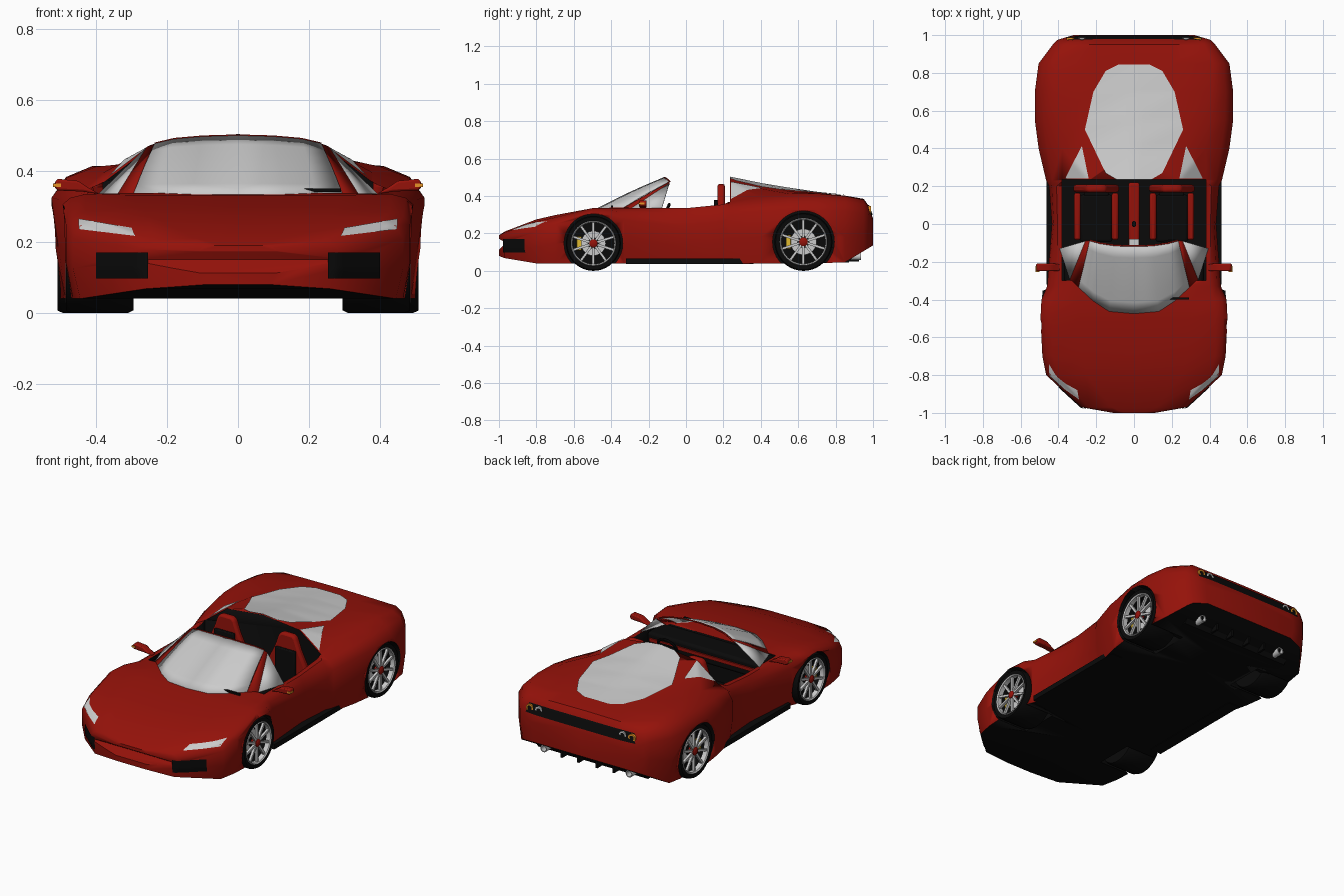
import bpy, bmesh, math
from mathutils import Vector, Matrix
from mathutils.bvhtree import BVHTree

if "Cube" in bpy.data.objects:
    bpy.data.objects.remove(bpy.data.objects["Cube"])


def material(name, r, g, b):
    m = bpy.data.materials.new(name)
    m.diffuse_color = (r, g, b, 1)
    m.use_nodes = True
    m.node_tree.nodes["Principled BSDF"].inputs["Base Color"].default_value = m.diffuse_color
    return m


RED = material("red_paint", .30, .006, .003)
BLACK = material("black_trim", .003, .003, .003)
ORANGE = material("orange_lens", .8, .3, .02)
YELLOW = material("yellow_caliper", .75, .5, .03)


def finish(name, bm, mats=(), mirror=False, bevel=0, thick=0, normals=True, angle=40):
    if normals:
        bmesh.ops.recalc_face_normals(bm, faces=bm.faces)
    me = bpy.data.meshes.new(name)
    bm.to_mesh(me)
    ob = bpy.data.objects.new(name, me)
    bpy.context.collection.objects.link(ob)
    for m in mats:
        me.materials.append(m)
    bpy.ops.object.select_all(action='DESELECT')
    ob.select_set(True)
    bpy.context.view_layer.objects.active = ob
    bpy.ops.object.shade_smooth_by_angle(angle=math.radians(angle))
    if thick:
        ob.modifiers.new("thick", 'SOLIDIFY').thickness = thick
    if bevel:
        b = ob.modifiers.new("bevel", 'BEVEL')
        b.width, b.segments = bevel, 2
    if mirror:
        ob.modifiers.new("mirror", 'MIRROR')
    return ob


def add_box(bm, c, s, rot=None):
    mat = Matrix.Translation(c) @ (rot or Matrix()) @ Matrix.Diagonal((*s, 1))
    bmesh.ops.create_cube(bm, size=1, matrix=mat)


def box(name, c, s, mat=None, **kw):
    bm = bmesh.new()
    add_box(bm, c, s)
    return finish(name, bm, [mat] if mat else [], **kw)


def add_prism(bm, pts, axis, a, b):
    """Extrude a 2D outline along axis 0 (x) or 1 (y)."""
    def place(p, t):
        return (t, p[0], p[1]) if axis == 0 else (p[0], t, p[1])
    lo, hi = ([bm.verts.new(place(p, t)) for p in pts] for t in (a, b))
    n = len(pts)
    bm.faces.new(lo)
    bm.faces.new(hi[::-1])
    for i in range(n):
        bm.faces.new((lo[i], lo[(i + 1) % n], hi[(i + 1) % n], hi[i]))


def add_grid(bm, rows):
    vs = [[bm.verts.new(p) for p in r] for r in rows]
    return [bm.faces.new((a[i], a[i + 1], b[i + 1], b[i]))
            for a, b in zip(vs, vs[1:]) for i in range(len(a) - 1)], vs


def lathe(name, profile, c, z, mat=None, segs=40, axis=0, **kw):
    """Turn (radius, position) points around a line along x (c = y) or along y (c = x)."""
    bm = bmesh.new()
    rows = []
    for r, t in profile:
        ring = []
        for i in range(segs + 1):
            a = 2 * math.pi * i / segs
            u, v = r * math.cos(a), z + r * math.sin(a)
            ring.append((t, c + u, v) if axis == 0 else (c + u, t, v))
        rows.append(ring)
    add_grid(bm, rows)
    bmesh.ops.remove_doubles(bm, verts=bm.verts, dist=1e-5)
    return finish(name, bm, [mat] if mat else [], **kw)


# body sections: y, centre z, hood edge x z, crown x z, side x z
STATIONS = [
    (-1.0, .19, .05, .19, .09, .19, .11, .175),
    (-.97, .21, .12, .21, .24, .205, .28, .18),
    (-.80, .275, .25, .275, .40, .265, .465, .21),
    (-.70, .295, .28, .298, .43, .285, .485, .25),
    (-.50, .332, .29, .332, .43, .335, .495, .305),
    (-.40, .338, .30, .338, .42, .335, .49, .30),
    (-.33, .338, .30, .338, .405, .335, .46, .27),
    (0, .335, .30, .335, .405, .335, .435, .24),
    (.20, .355, .30, .355, .41, .355, .45, .26),
    (.23, .50, .235, .475, .375, .37, .465, .30),
    (.40, .465, .275, .44, .38, .395, .505, .32),
    (.55, .44, .27, .425, .40, .412, .525, .325),
    (.70, .418, .24, .412, .41, .414, .525, .325),
    (.85, .402, .20, .40, .42, .40, .505, .32),
    (.95, .385, .20, .383, .37, .38, .43, .31),
    (.975, .35, .20, .35, .34, .345, .405, .30),
    (1.0, .28, .18, .28, .27, .275, .32, .25)]
body_bm = bmesh.new()
rings = []
for y, zc, x1, z1, x2, z2, w, zs in STATIONS:
    zb = .04 + max(0, -.9 - y) * .4 + max(0, y - .84) * .6
    half = [(x1, z1), (x2, z2), (x2 + .65 * (w - x2), z2 - .35 * (z2 - zs)), (w, zs),
            (w, (zs + zb) / 2), (w - .02, zb)]
    sec = [(0, zc)] + half + [(0, zb)] + [(-x, z) for x, z in half[::-1]] + [(0, zc)]
    rings.append([(x, y, z) for x, z in sec])
faces, vs = add_grid(body_bm, rings)
for i, f in enumerate(faces):
    f.material_index = int(i % 14 in (6, 7))
for ring in (vs[0], vs[-1]):
    body_bm.faces.new(ring[:-1])
bmesh.ops.remove_doubles(body_bm, verts=body_bm.verts, dist=1e-5)
bmesh.ops.recalc_face_normals(body_bm, faces=body_bm.faces)
bvh = BVHTree.FromBMesh(body_bm)
body = finish("body", body_bm, [RED, BLACK])

# cutters: cockpit, wheel wells, nose recess
WHEELS = [("front", -.495, .147, .485), ("rear", .628, .155, .508)]
cut = bmesh.new()
add_prism(cut, [(-.30, .08), (.235, .08), (.235, .6), (-.30, .6)], 0, -.38, .38)
for _, y, r, _ in WHEELS:
    ring = [(y + (r + .01) * math.cos(a * math.pi / 18), r + (r + .01) * math.sin(a * math.pi / 18))
            for a in range(36)]
    add_prism(cut, ring, 0, .27, .6)
    add_prism(cut, ring, 0, -.6, -.27)
nose = bmesh.new()
add_prism(nose, [(-1.02, .185), (-.965, .15), (-1.02, .09)], 0, -.5, .5)
for name, bm, mat in (("opening_cutter", cut, BLACK), ("nose_cutter", nose, RED)):
    c = finish(name, bm, [mat], angle=10)
    c.hide_render = True
    c.display_type = 'WIRE'
    mod = body.modifiers.new(name, 'BOOLEAN')
    mod.object, mod.operation, mod.solver, mod.material_mode = c, 'DIFFERENCE', 'EXACT', 'TRANSFER'


def panel(name, view, rows, mat=None, mirror=False, n=10):
    """Lay a panel on the body; rows of end points are projected from a view."""
    d = Vector({'top': (0, 0, -1), 'front': (0, 1, 0), 'back': (0, -1, 0)}[view])
    bm, pts = bmesh.new(), []
    for k, ((a, b), (a2, b2)) in enumerate(zip(rows, rows[1:])):
        for j in range(0 if k == 0 else 1, n + 1):
            p, q = (Vector(s).lerp(Vector(e), j / n) for s, e in ((a, a2), (b, b2)))
            line = []
            for i in range(n + 1):
                u, v = p.lerp(q, i / n)
                o = Vector((u, v, 0) if view == 'top' else (u, 0, v)) - d * 3
                hit = bvh.ray_cast(o, d)[0]
                line.append((hit if hit else o + d * 3) - d * .005)
            pts.append(line)
    fs, _ = add_grid(bm, pts)
    for f in fs:
        f.normal_update()
        if f.normal.dot(d) > 0:
            f.normal_flip()
    return finish(name, bm, [mat] if mat else [], mirror=mirror, normals=False)


panel("rear_window", 'top', [((-x, y), (x, y)) for x, y in
      ((.09, .235), (.15, .27), (.26, .50), (.215, .70), (.15, .81), (.08, .845))])
panel("rear_quarter_window", 'top', [((.24, .24), (.365, .24)), ((.275, .41), (.278, .41))], mirror=True)
panel("headlight", 'front', [((.29, .217), (.448, .236)), ((.30, .24), (.45, .266))], mirror=True)
panel("front_grille", 'front', [((.254, .097), (.40, .097)), ((.254, .17), (.40, .17))], BLACK, True)
panel("tail_strip", 'back', [((-.36, .298), (.36, .298)), ((-.345, .352), (.345, .352))], BLACK)
for x, m in ((.275, None), (.335, ORANGE)):
    lathe("tail_light", [(.014, .97), (.014, .988), (.023, .988), (.023, .95)], x, .325, m, 20, 1, mirror=True)

# windscreen, pillars and front quarter windows
base = [Vector(p) for p in ((0, -.475, .335), (.13, -.463, .335), (.22, -.41, .335), (.295, -.34, .335))]
top = [Vector(p) for p in ((0, -.12, .50), (.10, -.117, .497), (.18, -.105, .49), (.235, -.09, .477))]
bm = bmesh.new()
add_grid(bm, [[b.lerp(t, k / 6) + Vector((0, -.4, .9)) * .005 * math.sin(math.pi * k / 6)
               for b, t in zip(base, top)] for k in range(7)])
finish("windscreen", bm, mirror=True, thick=.004)
bm = bmesh.new()
add_grid(bm, [[base[3], (.34, -.295, .334)], [top[3], (.257, -.09, .468)]])
finish("windscreen_pillar", bm, [RED], mirror=True, thick=.008)
bm = bmesh.new()
bm.faces.new([bm.verts.new(p) for p in ((.34, -.295, .334), (.395, -.13, .334), (.257, -.09, .468))])
finish("front_quarter_window", bm, mirror=True, thick=.004)
bm = bmesh.new()
add_grid(bm, [[p + Vector((0, 0, dz)) for p in top] for dz in (-.002, .003)])
finish("windscreen_header", bm, [RED], mirror=True, thick=.008)
box("wiper", (.18, -.395, .345), (.22, .012, .01), BLACK)

# lower trim, diffuser, exhausts
box("sill", (.425, .02, .052), (.075, .68, .03), BLACK, mirror=True)
bm = bmesh.new()
add_prism(bm, [(.72, .045), (.87, .045), (.93, .125), (.72, .125)], 0, -.36, .36)
finish("diffuser", bm, [BLACK])
for x in (.06, .17):
    box("diffuser_fin", (x, .885, .085), (.012, .08, .07), BLACK, mirror=True)
lathe("exhaust", [(.015, .84), (.016, .935), (.021, .935), (.021, .80)], .28, .078, None, 20, 1, mirror=True)

# door mirrors
bm = bmesh.new()
add_prism(bm, [(.39, .335), (.44, .342), (.51, .345), (.52, .36), (.51, .378), (.45, .372), (.425, .355)],
          1, -.25, -.21)
finish("door_mirror", bm, [RED], mirror=True, bevel=.006)
box("mirror_indicator", (.51, -.238, .360), (.022, .03, .01), ORANGE, mirror=True)

# wheels
for tag, y, r, xo in WHEELS:
    xi = xo - .19
    lathe(tag + "_tyre", [(0, xi), (r * .95, xi), (r, xi + .015), (r, xo - .015), (r * .96, xo),
          (r * .80, xo - .004), (r * .77, xo - .06), (0, xo - .06)], y, r, BLACK, mirror=True)
    lathe(tag + "_rim", [(r * .82, xo - .003), (r * .80, xo + .001), (r * .76, xo - .004), (r * .76, xo - .03)],
          y, r, mirror=True)
    lathe(tag + "_brake_disc", [(r * .45, xo - .058), (r * .45, xo - .048), (r * .2, xo - .048)], y, r, mirror=True)
    bm = bmesh.new()
    for i in range(10):
        rot = Matrix.Rotation(i * math.pi / 5, 4, 'X')
        c = Vector((xo - .016, y, r)) + rot @ Vector((0, 0, r * .45))
        add_box(bm, c, (.014, .013, r * .64), rot)
    finish(tag + "_spokes", bm, mirror=True)
    lathe(tag + "_hub", [(r * .15, xo - .04), (r * .15, xo - .006), (r * .1, xo), (0, xo)], y, r, RED, 20, mirror=True)
    box(tag + "_caliper", (xo - .045, y - r * .52, r), (.02, .028, .075), YELLOW, mirror=True, bevel=.004)

# seats
bm = bmesh.new()
add_prism(bm, [(.085, .12), (.08, .30), (.12, .38), (.145, .45), (.165, .465), (.235, .465),
               (.255, .45), (.28, .38), (.32, .30), (.315, .12)], 1, .168, .208)
finish("seat_back", bm, [RED], mirror=True, bevel=.014)
box("seat_back_insert", (.20, .16, .26), (.13, .02, .24), BLACK, mirror=True, bevel=.005)
box("seat_cushion", (.20, .03, .14), (.17, .25, .08), BLACK, mirror=True, bevel=.012)
for x in (.10, .30):
    box("seat_bolster", (x, .04, .165), (.036, .25, .10), RED, mirror=True, bevel=.012)

# dashboard, console and steering wheel
box("dashboard", (0, -.235, .285), (.74, .15, .09), BLACK, bevel=.015)
box("dashboard_trim", (0, -.158, .29), (.70, .012, .02), RED)
box("console", (0, .04, .17), (.06, .36, .17), RED, bevel=.012)
box("gear_lever", (0, 0, .275), (.02, .03, .05), BLACK, bevel=.006)
box("console_screen", (0, -.10, .258), (.055, .04, .02))
bm = bmesh.new()
tilt = Matrix.Translation((.20, -.115, .30)) @ Matrix.Rotation(math.radians(65), 4, 'X')
add_grid(bm, [[tilt @ Vector(((.06 + .008 * math.cos(b)) * math.cos(a), (.06 + .008 * math.cos(b)) * math.sin(a),
               .008 * math.sin(b))) for b in (i * math.pi / 4 for i in range(9))]
              for a in (j * math.pi / 12 for j in range(25))])
add_box(bm, tilt @ Vector((0, 0, 0)), (.11, .012, .02))
bmesh.ops.remove_doubles(bm, verts=bm.verts, dist=1e-5)
finish("steering_wheel", bm, [BLACK])
